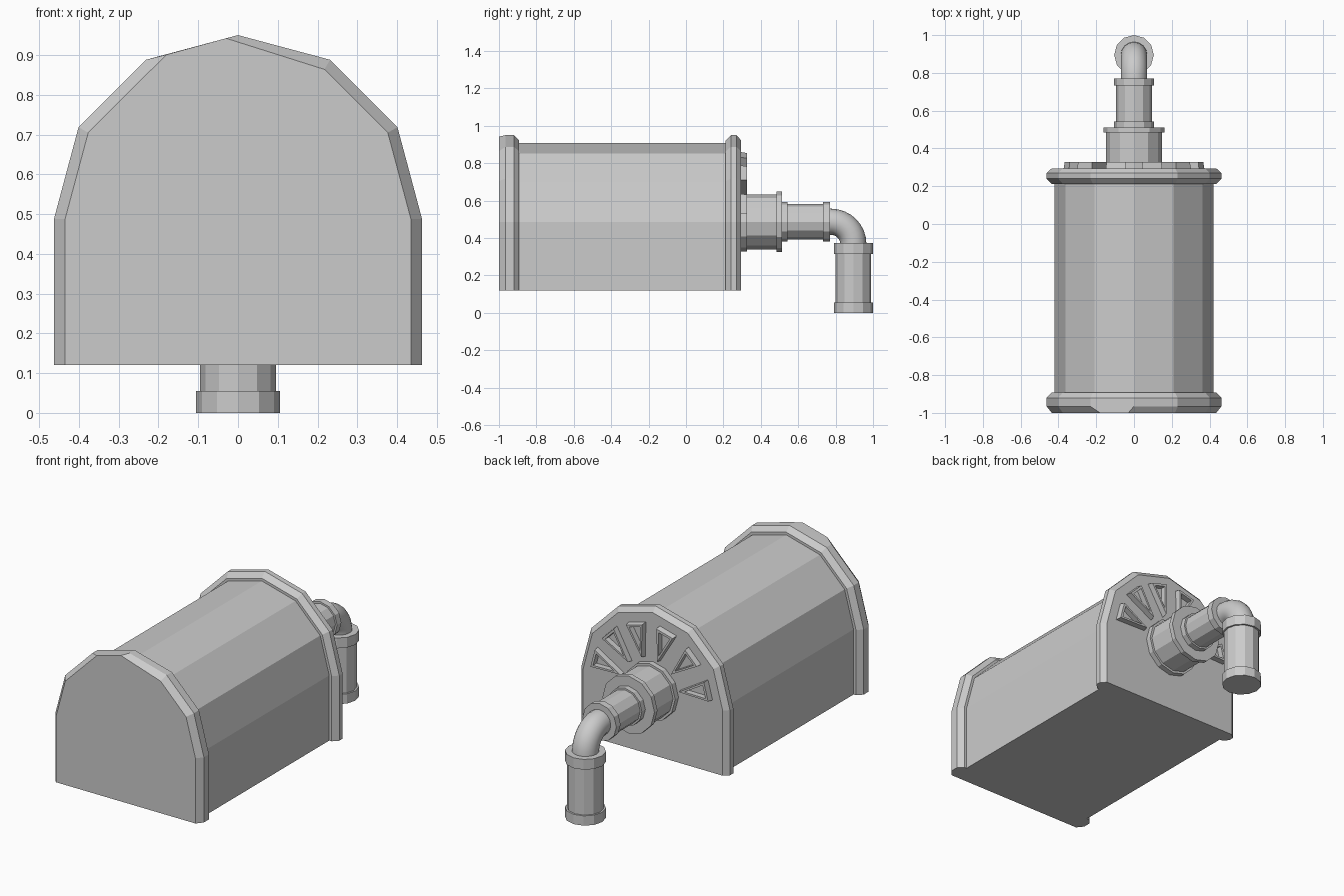
import bpy, bmesh
from math import sin, cos, pi, radians
from mathutils import Vector

if "Cube" in bpy.data.objects:
    bpy.data.objects.remove(bpy.data.objects["Cube"])

CZ, BASE = 0.487, 0.12      # axis height of arch and pipe, underside height


def make(name, bm):
    bmesh.ops.recalc_face_normals(bm, faces=bm.faces)
    me = bpy.data.meshes.new(name)
    bm.to_mesh(me)
    bm.free()
    ob = bpy.data.objects.new(name, me)
    bpy.context.collection.objects.link(ob)
    return ob


def loft(name, rings, closed=False):
    """Skin a list of equal-length point rings; cap the ends or join them."""
    bm = bmesh.new()
    vs = [[bm.verts.new(p) for p in r] for r in rings]
    n = len(vs[0])
    pairs = list(zip(vs, vs[1:]))
    if closed:
        pairs.append((vs[-1], vs[0]))
    for a, b in pairs:
        for i in range(n):
            j = (i + 1) % n
            bm.faces.new((a[i], a[j], b[j], b[i]))
    if not closed:
        bm.faces.new(vs[0])
        bm.faces.new(vs[-1])
    return make(name, bm)


def arch(r, y):
    """Half of a 12-sided circle on straight legs."""
    pts = [(r, y, BASE)]
    pts += [(r * cos(radians(a)), y, CZ + r * sin(radians(a))) for a in range(0, 181, 30)]
    return pts + [(-r, y, BASE)]


def lathe(name, profile, origin, axis, sides=12):
    """Stepped round part from (radius, distance along axis) pairs."""
    axis, u = Vector(axis), Vector((1, 0, 0))
    w = axis.cross(u)
    rings = [[Vector(origin) + axis * d + (u * cos(2 * pi * i / sides) + w * sin(2 * pi * i / sides)) * r
              for i in range(sides)] for r, d in profile]
    return loft(name, rings)


# Arched tank body
loft("tank_body", [arch(0.42, -0.95), arch(0.42, 0.25)])

# Front end cap; the chamfer runs out unevenly near its crown
face = arch(0.435, -1.0)
face[4] = (-0.03, -1.0, 0.942)
face[5] = (-0.18, -1.0, 0.901)
loft("front_cap", [face, arch(0.463, -0.965), arch(0.463, -0.92), arch(0.435, -0.892)])

# Back end cap
loft("back_cap", [arch(0.435, 0.212), arch(0.463, 0.24), arch(0.463, 0.27), arch(0.435, 0.295)])

# Fan of raised triangular vent frames on the back
def triangle(ang, inner, outer, half, y):
    d, t = Vector((cos(ang), 0, sin(ang))), Vector((-sin(ang), 0, cos(ang)))
    c = Vector((0, y, CZ))
    return [c + d * inner, c + d * outer - t * half, c + d * outer + t * half]

for k in range(6):
    a = radians(15 + 30 * k)
    loft(f"vent_frame_{k + 1}", [
        triangle(a, 0.18, 0.372, 0.056, 0.285),
        triangle(a, 0.19, 0.366, 0.052, 0.327),
        triangle(a, 0.225, 0.353, 0.036, 0.327),
        triangle(a, 0.225, 0.353, 0.036, 0.285)], closed=True)

# Outlet hub with base ring and outer rim
lathe("outlet_hub", [(0.16, 0.28), (0.16, 0.325), (0.147, 0.325), (0.147, 0.485),
                     (0.162, 0.485), (0.162, 0.512)], (0, 0, CZ), (0, 1, 0))

# Horizontal pipe with collars
lathe("horizontal_pipe", [(0.105, 0.50), (0.105, 0.543), (0.095, 0.543), (0.095, 0.732),
                          (0.105, 0.732), (0.105, 0.77)], (0, 0, CZ), (0, 1, 0))

# Smooth elbow
R, r, yc, zc = 0.12, 0.07, 0.775, CZ - 0.12
path = [(Vector((0, 0.75, CZ)), Vector((0, 0, 1)))]
for i in range(9):
    n = Vector((0, sin(i * pi / 16), cos(i * pi / 16)))
    path.append((Vector((0, yc, zc)) + n * R, n))
path.append((Vector((0, yc + R, 0.34)), Vector((0, 1, 0))))
elbow = loft("elbow", [[c + (Vector((1, 0, 0)) * cos(2 * pi * i / 16) + n * sin(2 * pi * i / 16)) * r
                        for i in range(16)] for c, n in path])
bpy.context.view_layer.objects.active = elbow
elbow.select_set(True)
bpy.ops.object.shade_smooth_by_angle(angle=radians(40))

# Vertical drain pipe with collars
lathe("drain_pipe", [(0.105, 0), (0.105, 0.055), (0.095, 0.055), (0.095, 0.315),
                     (0.105, 0.315), (0.105, 0.373)], (0, 0.895, 0), (0, 0, 1))
